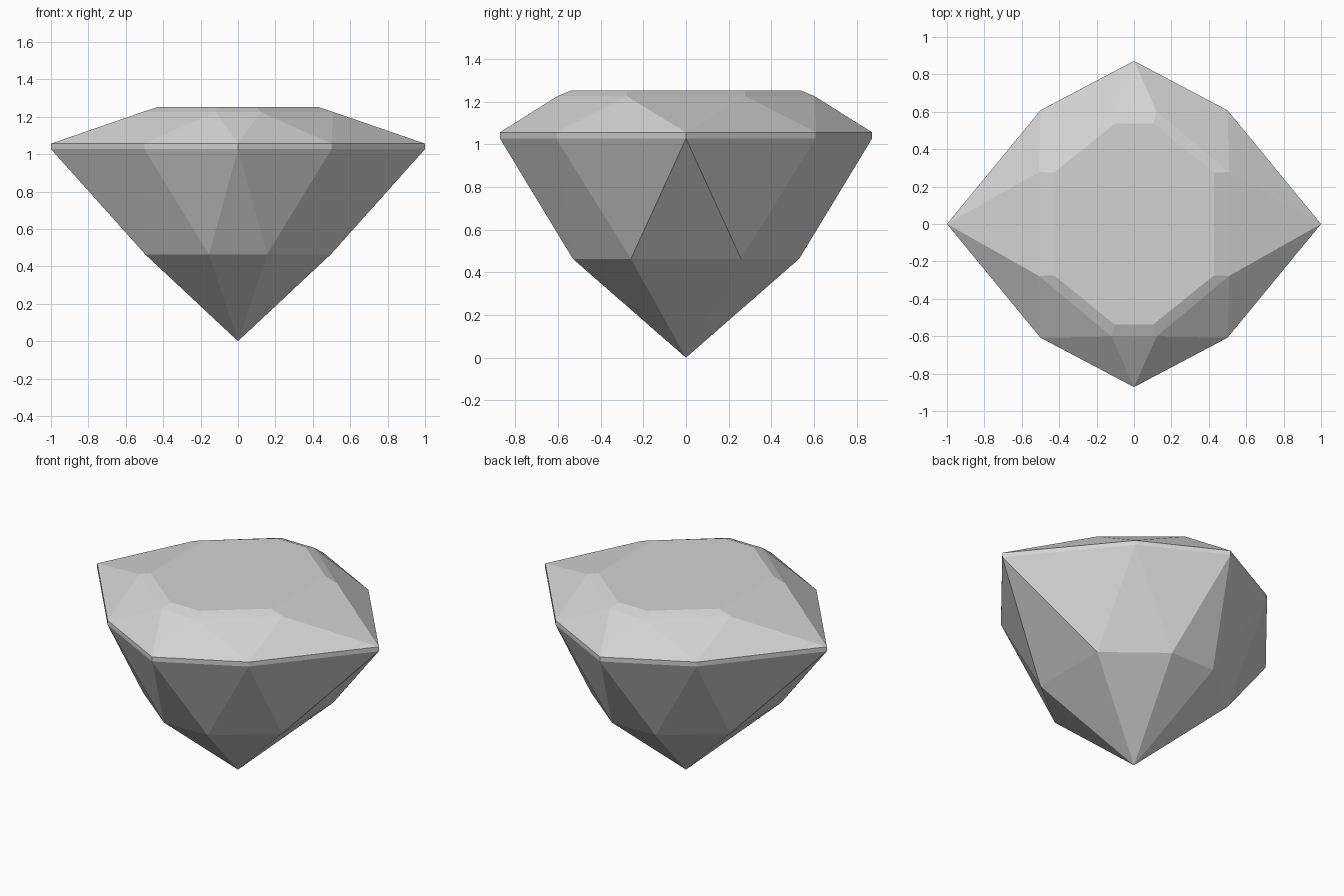
import bpy
import bmesh

cube = bpy.data.objects.get("Cube")
if cube:
    bpy.data.objects.remove(cube, do_unlink=True)

# One plain grey for the whole stone
grey = bpy.data.materials.new("stone grey")
grey.use_nodes = True
colour = (0.65, 0.65, 0.65, 1.0)
grey.diffuse_color = colour
grey.node_tree.nodes["Principled BSDF"].inputs["Base Color"].default_value = colour

bm = bmesh.new()


def corner_ring(z):
    """Eight girdle corners, counter-clockwise from +x."""
    points = [(1, 0), (0.5, 0.608), (0, 0.872), (-0.5, 0.608),
              (-1, 0), (-0.5, -0.608), (0, -0.872), (0.5, -0.608)]
    return [bm.verts.new((x, y, z)) for x, y in points]


def facet_ring(side, end, z):
    """Eight points mirrored from one side and one end point, lying between girdle corners."""
    (sx, sy), (ex, ey) = side, end
    points = [(sx, sy), (ex, ey), (-ex, ey), (-sx, sy),
              (-sx, -sy), (-ex, -ey), (ex, -ey), (sx, -sy)]
    return [bm.verts.new((x, y, z)) for x, y in points]


def quad_band(low, high):
    for i in range(8):
        j = (i + 1) % 8
        bm.faces.new((low[i], low[j], high[j], high[i]))


def triangle_band(corners, inner):
    """Zigzag facets joining girdle corners to a ring turned half a step."""
    for i in range(8):
        j = (i + 1) % 8
        bm.faces.new((corners[i], corners[j], inner[i]))
        bm.faces.new((corners[j], inner[j], inner[i]))


# Rings from bottom to top
tip = bm.verts.new((0, 0, 0))
pavilion = facet_ring((0.495, 0.258), (0.155, 0.53), 0.463)
girdle_low = corner_ring(1.027)
girdle_high = corner_ring(1.056)
crown = facet_ring((0.508, 0.278), (0.12, 0.602), 1.226)
table = facet_ring((0.428, 0.274), (0.102, 0.538), 1.252)

# Pointed base, long lower facets, thin girdle, crown facets, bevel and flat table
for i in range(8):
    bm.faces.new((tip, pavilion[(i + 1) % 8], pavilion[i]))
triangle_band(girdle_low, pavilion)
quad_band(girdle_low, girdle_high)
triangle_band(girdle_high, crown)
quad_band(crown, table)
bm.faces.new(table)
bmesh.ops.recalc_face_normals(bm, faces=bm.faces)

mesh = bpy.data.meshes.new("gemstone")
bm.to_mesh(mesh)
bm.free()
mesh.materials.append(grey)
gem = bpy.data.objects.new("gemstone", mesh)
bpy.context.collection.objects.link(gem)
